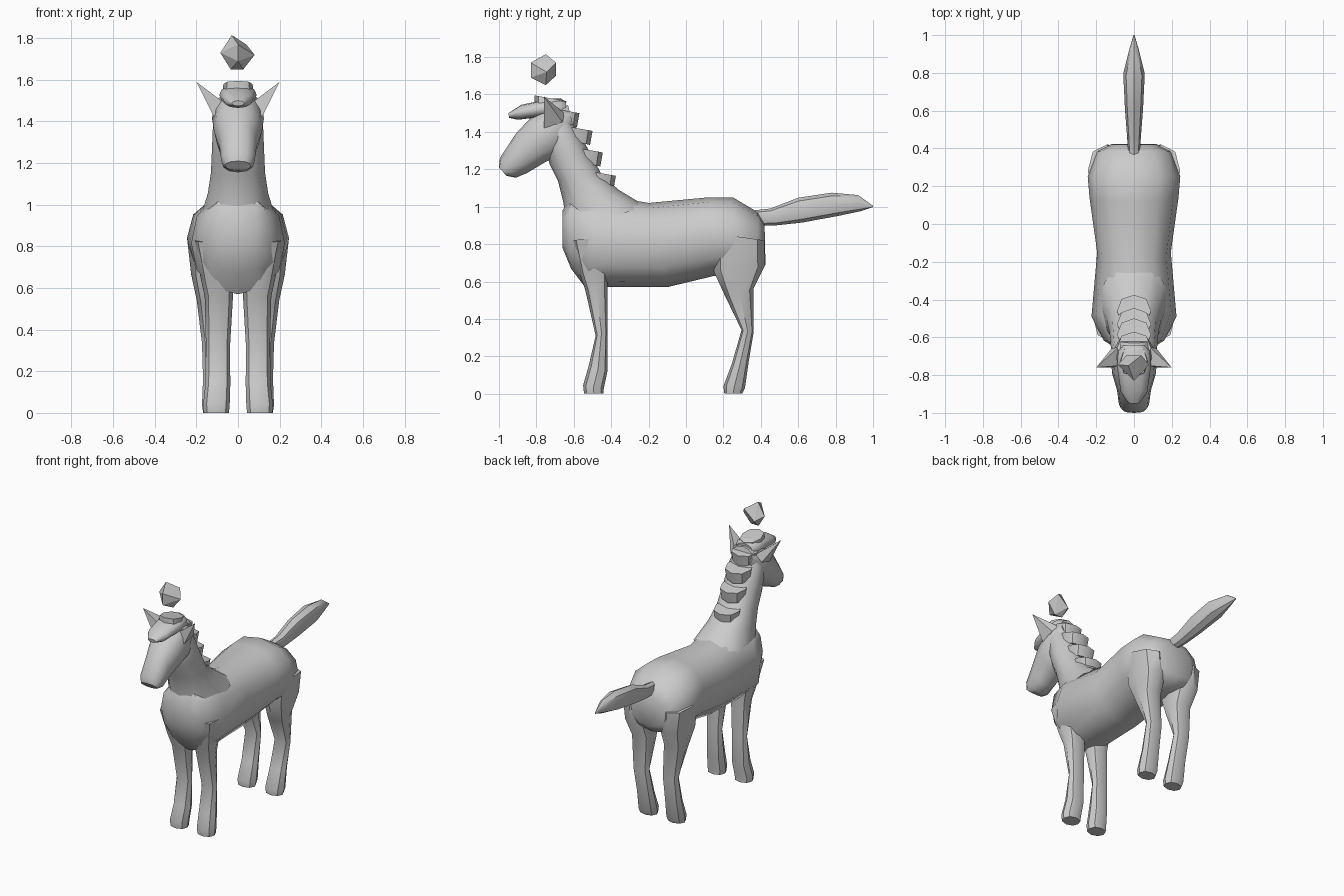
import bpy, bmesh
from math import sin, cos, pi, radians, copysign
from mathutils import Vector


def finish(name, bm, smooth=True):
    bmesh.ops.recalc_face_normals(bm, faces=bm.faces)
    me = bpy.data.meshes.new(name)
    bm.to_mesh(me)
    bm.free()
    ob = bpy.data.objects.new(name, me)
    bpy.context.collection.objects.link(ob)
    if smooth:
        bpy.ops.object.select_all(action='DESELECT')
        ob.select_set(True)
        bpy.context.view_layer.objects.active = ob
        bpy.ops.object.shade_smooth_by_angle(angle=radians(45))
    return ob


# Loft through rings: (y1, z1, y2, z2, half width, centre x); the two
# points are opposite silhouette points in the side view.
def loft(name, rings, n=12, side=1, power=0.9):
    bm = bmesh.new()
    loops = []
    for r in rings:
        y1, z1, y2, z2, w = r[:5]
        cx = r[5] if len(r) > 5 else 0
        loop = []
        for i in range(n):
            a = 2 * pi * i / n
            c = copysign(abs(cos(a)) ** power, cos(a))
            s = copysign(abs(sin(a)) ** power, sin(a))
            loop.append(bm.verts.new((side * (cx + w * c),
                                      (y1 + y2) / 2 + s * (y1 - y2) / 2,
                                      (z1 + z2) / 2 + s * (z1 - z2) / 2)))
        loops.append(loop)
    for a, b in zip(loops, loops[1:]):
        for i in range(n):
            j = (i + 1) % n
            bm.faces.new((a[i], a[j], b[j], b[i]))
    bm.faces.new(loops[0])
    bm.faces.new(loops[-1])
    return finish(name, bm)


def hull(name, points, smooth):
    bm = bmesh.new()
    for p in points:
        bm.verts.new(p)
    bmesh.ops.convex_hull(bm, input=bm.verts)
    return finish(name, bm, smooth)


# Trunk
loft("body", [
    (-.66, .98, -.66, .78, .09),
    (-.62, 1.05, -.615, .67, .16),
    (-.44, 1.06, -.54, .57, .225),
    (-.20, 1.02, -.10, .57, .195),
    (.12, 1.05, .15, .63, .235),
    (.25, 1.05, .25, .63, .245),
    (.385, .97, .38, .64, .20),
    (.42, .91, .425, .69, .12)])

# Neck
loft("neck", [
    (-.64, .88, -.21, 1.0, .18),
    (-.655, 1.02, -.36, 1.09, .145),
    (-.685, 1.14, -.45, 1.17, .13),
    (-.73, 1.23, -.525, 1.31, .125),
    (-.76, 1.36, -.59, 1.43, .12),
    (-.77, 1.50, -.64, 1.53, .085)])

# Head
loft("head", [
    (-.63, 1.54, -.60, 1.42, .08),
    (-.72, 1.56, -.67, 1.27, .125),
    (-.84, 1.465, -.75, 1.24, .115),
    (-.91, 1.39, -.85, 1.18, .09),
    (-.995, 1.26, -.91, 1.155, .08),
    (-1.0, 1.21, -.96, 1.165, .062)])

# Forelock
loft("forelock", [
    (-.95, 1.50, -.945, 1.475, .03),
    (-.88, 1.545, -.90, 1.465, .07),
    (-.74, 1.575, -.77, 1.48, .09),
    (-.67, 1.58, -.68, 1.46, .085),
    (-.64, 1.56, -.65, 1.47, .06)])

# Stepped mane
for i, (y, z) in enumerate([(-.64, 1.565), (-.57, 1.50), (-.50, 1.405),
                            (-.445, 1.29), (-.375, 1.165)]):
    loft(f"mane_{i + 1}", [
        (y - .17, z - .04, y - .013, z - .075, .08),
        (y - .17, z + .03, y, z, .09 if i else .07)], 8)

# Tail
loft("tail", [
    (.36, .98, .37, .90, .03),
    (.45, .99, .48, .90, .037),
    (.60, 1.048, .62, .915, .048),
    (.78, 1.075, .81, .95, .057),
    (.92, 1.062, .93, .975, .025),
    (1.0, 1.005, 1.0, .998, .003)], 8)

# Legs and ears, mirrored
for label, s in (("left", -1), ("right", 1)):
    loft(f"front_leg_{label}", [
        (-.62, .82, -.38, .84, .085, .13),
        (-.57, .64, -.415, .66, .08, .10),
        (-.54, .56, -.42, .56, .068, .092),
        (-.483, .31, -.42, .34, .058, .096),
        (-.52, .15, -.42, .12, .06, .097),
        (-.55, .045, -.44, .025, .064, .104),
        (-.545, 0, -.44, 0, .06, .104)], 8, s)
    loft(f"hind_leg_{label}", [
        (.14, .86, .42, .82, .10, .145),
        (.15, .65, .42, .68, .09, .135),
        (.21, .52, .36, .56, .075, .123),
        (.297, .34, .362, .33, .06, .113),
        (.245, .16, .335, .17, .06, .108),
        (.20, .04, .315, .03, .066, .107),
        (.205, 0, .30, 0, .06, .107)], 8, s)
    hull(f"ear_{label}", [Vector((x * s, y, z)) for x, y, z in (
        (.20, -.76, 1.59), (.08, -.75, 1.50), (.115, -.76, 1.42),
        (.12, -.66, 1.45), (.08, -.65, 1.50), (.145, -.70, 1.50))], True)

# Floating crystal
hull("crystal", [
    (-.03, -.75, 1.815), (-.085, -.745, 1.73), (.08, -.745, 1.72),
    (0, -.83, 1.77), (0, -.83, 1.69), (-.035, -.75, 1.65),
    (.025, -.75, 1.65), (-.04, -.695, 1.70), (.04, -.695, 1.77)], False)
